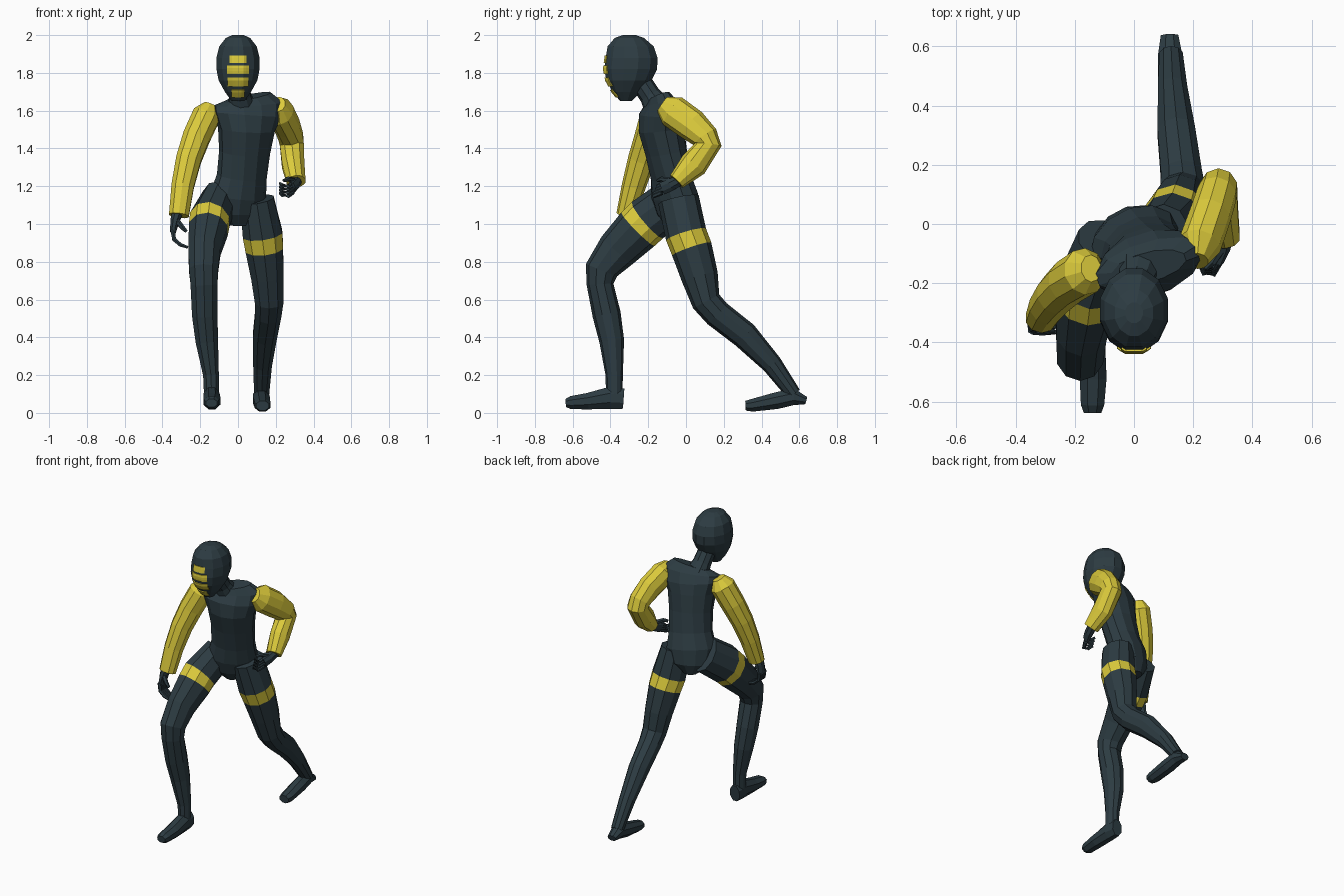
import bpy, bmesh, math
from mathutils import Vector
from mathutils.bvhtree import BVHTree


def material(name, rgb):
    m = bpy.data.materials.new(name)
    m.diffuse_color = (*rgb, 1)
    return m


DARK = material("dark slate", (0.026, 0.045, 0.055))
YELLOW = material("yellow", (0.72, 0.60, 0.045))


def finish(name, bm, mats):
    bmesh.ops.recalc_face_normals(bm, faces=bm.faces)
    me = bpy.data.meshes.new(name)
    bm.to_mesh(me)
    ob = bpy.data.objects.new(name, me)
    bpy.context.collection.objects.link(ob)
    for m in mats:
        me.materials.append(m)
    return ob


def limb(name, rings, sides=10, mats=(DARK,), band=None, level=False):
    """Loft ellipses (x, y, z, ru, rv[, angle, tilt]); segment 'band' gets colour 1."""
    bm = bmesh.new()
    pts = [Vector(r[:3]) for r in rings]
    loops = []
    for i, r in enumerate(rings):
        t = Vector((0, 0, 1))
        if not level:
            a, b = pts[max(i - 1, 0)], pts[min(i + 1, len(pts) - 1)]
            t = ((pts[i] - a).normalized() + (b - pts[i]).normalized()).normalized()
        ang, tilt = r[5:7] if len(r) > 5 else (0, 0)
        u = Vector((math.cos(math.radians(ang)), math.sin(math.radians(ang)), tilt))
        u = (u - t * u.dot(t)).normalized()
        v = t.cross(u)
        k = 1 / math.cos(math.pi / sides) ** 0.8
        loop = []
        for s in range(sides):
            th = 2 * math.pi * (s + 0.5) / sides
            loop.append(bm.verts.new(pts[i] + u * r[3] * k * math.cos(th) + v * r[4] * k * math.sin(th)))
        loops.append(loop)
    for i in range(len(loops) - 1):
        for s in range(sides):
            n = (s + 1) % sides
            f = bm.faces.new((loops[i][s], loops[i][n], loops[i + 1][n], loops[i + 1][s]))
            f.material_index = 1 if i == band else 0
    bm.faces.new(loops[0])
    bm.faces.new(loops[-1])
    return finish(name, bm, mats)


# Head, neck
head = limb("head", [
    (0, -.30, 2.0, .03, .035), (0, -.30, 1.985, .065, .078), (0, -.293, 1.94, .1, .123),
    (0, -.288, 1.88, .115, .138), (0, -.293, 1.82, .115, .141), (0, -.302, 1.76, .103, .12),
    (0, -.315, 1.70, .07, .075), (0, -.318, 1.652, .035, .032)], sides=12, level=True)
limb("neck", [(.02, -.145, 1.61, .075, .075), (.01, -.19, 1.68, .058, .055), (0, -.25, 1.77, .055, .055)])

# Yellow face plates laid on the surface of the head
hb = bmesh.new()
hb.from_mesh(head.data)
tree = BVHTree.FromBMesh(hb)
hb.free()
for n, (z0, z1, w) in enumerate([(1.852, 1.892, .042), (1.795, 1.84, .056),
                                 (1.73, 1.775, .054), (1.672, 1.71, .034)]):
    bm = bmesh.new()
    grid = []
    for j in range(4):
        z = z0 + (z1 - z0) * j / 3
        row = []
        for i in range(9):
            x = w * (i / 4 - 1)
            hit = tree.ray_cast(Vector((x, -1, z)), Vector((0, 1, 0)))[0]
            row.append(bm.verts.new((x, (hit.y if hit else -.35) - .004, z)))
        grid.append(row)
    for j in range(3):
        for i in range(8):
            bm.faces.new((grid[j][i], grid[j][i + 1], grid[j + 1][i + 1], grid[j + 1][i]))
    plate = finish("face_plate_%d" % n, bm, [YELLOW])
    sol = plate.modifiers.new("thickness", "SOLIDIFY")
    sol.thickness = .006
    sol.offset = 0

# Torso, twisted from hips to shoulders
limb("torso", [
    (-.01, -.04, .995, .05, .07, 28, .05), (-.01, -.045, 1.06, .13, .10, 28, .05),
    (0, -.06, 1.15, .155, .11, 28, 0), (.02, -.08, 1.25, .135, .10, 25, 0),
    (.035, -.105, 1.38, .135, .105, 20, .04), (.045, -.13, 1.50, .15, .115, 18, .1),
    (.05, -.135, 1.58, .182, .105, 17, .12), (.055, -.135, 1.635, .188, .075, 16, .13),
    (.05, -.145, 1.672, .13, .05, 16, .12)], sides=12)

# Legs with a yellow thigh band
limb("front_leg", [
    (-.10, -.06, 1.13, .09, .115), (-.15, -.205, 1.02, .106, .122), (-.157, -.255, .972, .104, .12),
    (-.178, -.365, .86, .086, .105), (-.182, -.448, .755, .078, .085), (-.18, -.455, .68, .072, .068),
    (-.176, -.42, .52, .068, .072), (-.165, -.393, .38, .06, .063), (-.143, -.38, .2, .042, .044),
    (-.14, -.38, .09, .04, .042)], mats=(DARK, YELLOW), band=1)
limb("rear_leg", [
    (.10, -.04, 1.13, .09, .105), (.13, .0, .945, .106, .106), (.14, .03, .868, .101, .105),
    (.155, .073, .72, .086, .094), (.165, .107, .59, .076, .075), (.16, .165, .525, .07, .072),
    (.143, .31, .412, .064, .07), (.13, .455, .258, .05, .052), (.125, .57, .1, .04, .038)],
    mats=(DARK, YELLOW), band=1)

# Feet
limb("front_foot", [
    (-.14, -.33, .075, .036, .054), (-.14, -.40, .08, .043, .06), (-.138, -.52, .062, .046, .044),
    (-.14, -.61, .054, .04, .035), (-.14, -.637, .052, .03, .022)], sides=8)
limb("rear_foot", [
    (.12, .636, .065, .03, .02), (.122, .57, .085, .042, .045), (.125, .48, .065, .045, .045),
    (.13, .35, .04, .042, .034), (.13, .315, .038, .034, .026)], sides=8)

# Sleeves
limb("lowered_sleeve", [
    (-.145, -.15, 1.63, .035, .045), (-.165, -.16, 1.58, .074, .078), (-.22, -.195, 1.46, .073, .075),
    (-.262, -.235, 1.34, .067, .07), (-.293, -.277, 1.2, .06, .061), (-.313, -.32, 1.045, .053, .048)],
    mats=(YELLOW,))
limb("bent_sleeve", [
    (.215, -.125, 1.635, .035, .045), (.222, -.07, 1.597, .07, .084), (.258, .03, 1.525, .068, .083),
    (.28, .10, 1.46, .066, .07), (.285, .118, 1.42, .064, .068), (.292, .04, 1.315, .06, .072),
    (.308, -.05, 1.225, .05, .045)], mats=(YELLOW,))


# Hands: a palm, four curled fingers and a thumb
def hand(name, palm, fingers, spread, thumb):
    limb(name + "_palm", palm, sides=8)
    for k in range(4):
        off = Vector(spread) * (k - 1.5)
        limb("%s_finger_%d" % (name, k), [(*(Vector(p) + off), r, r) for p, r in
                                          zip(fingers, (.012, .011, .010, .007))], sides=6)
    limb(name + "_thumb", [(*p, r, r) for p, r in zip(thumb, (.014, .012, .008))], sides=6)


hand("lowered_hand",
     [(-.32, -.322, 1.06, .028, .03), (-.333, -.328, 1.02, .025, .034), (-.345, -.332, .955, .016, .036)],
     [(-.346, -.332, .97), (-.338, -.336, .918), (-.305, -.338, .89), (-.265, -.338, .876)],
     (0, .018, 0),
     [(-.325, -.345, 1.02), (-.293, -.36, .98), (-.272, -.362, .96)])
hand("bent_hand",
     [(.31, -.035, 1.232, .028, .03), (.30, -.08, 1.208, .025, .033), (.285, -.125, 1.188, .017, .034)],
     [(.288, -.118, 1.192), (.268, -.158, 1.175), (.237, -.155, 1.178), (.222, -.125, 1.19)],
     (0, .007, .017),
     [(.295, -.085, 1.23), (.265, -.13, 1.238), (.242, -.15, 1.23)])
